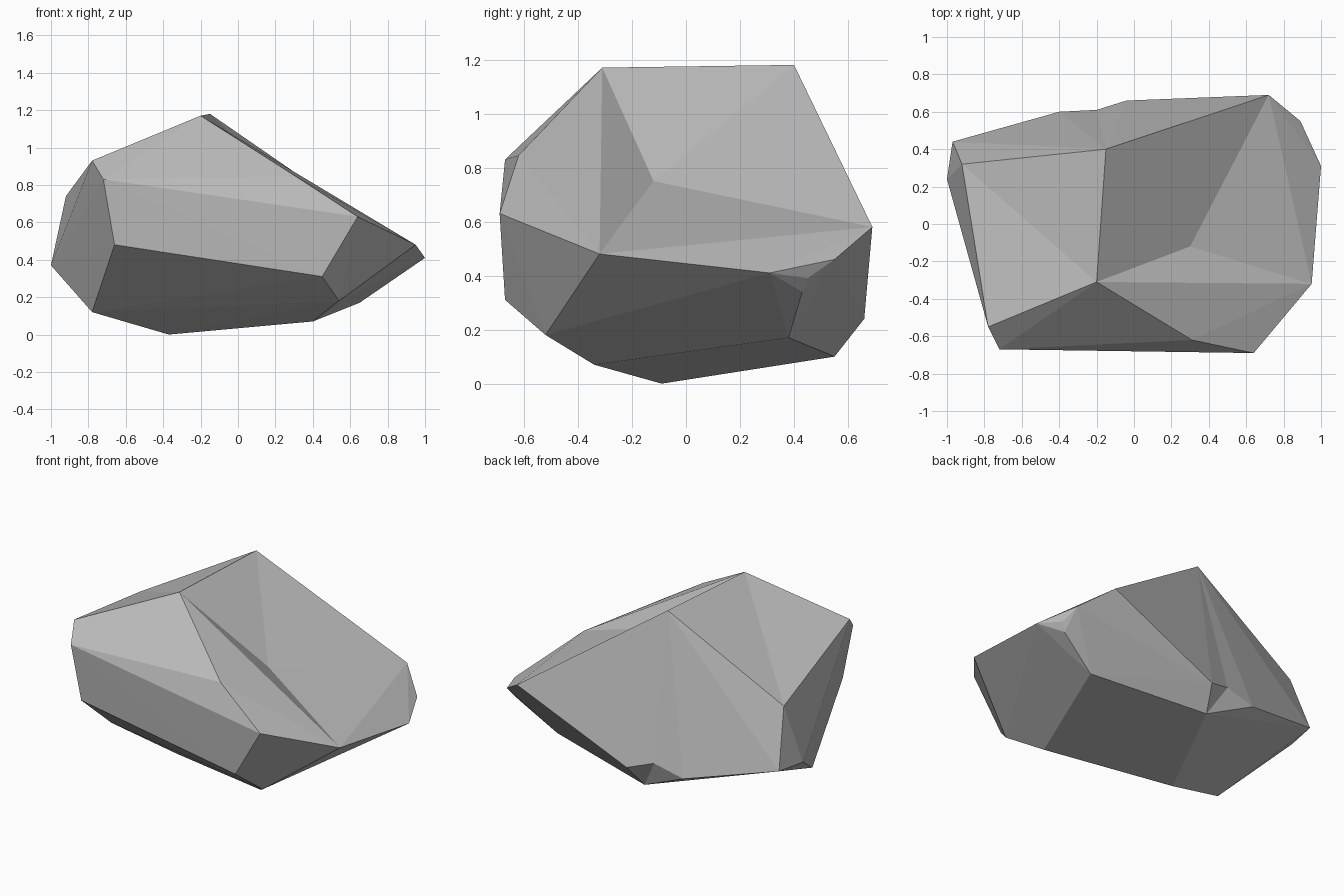
import bpy
import bmesh
from mathutils import Vector

cube = bpy.data.objects.get("Cube")
if cube:
    bpy.data.objects.remove(cube, do_unlink=True)

# Corner points of the boulder
corners = {
    "peak_front": (-.20, -.31, 1.17), "peak_back": (-.15, .40, 1.18),
    "shoulder_front": (-.78, -.55, .93), "shoulder_back": (-.92, .32, .74),
    "brow_a": (-.72, -.67, .83), "brow_b": (.31, -.62, .845),
    "brow_c": (.64, -.69, .63), "rim_a": (.95, -.32, .48),
    "rim_b": (1, .31, .41), "rim_c": (.89, .55, .46),
    "rim_d": (.72, .69, .58), "chip_a": (.92, .45, .39),
    "chip_b": (.89, .43, .34), "side_a": (-.97, .44, .38),
    "side_b": (-1, .24, .37), "side_c": (-.78, -.17, .12),
    "cheek_a": (-.66, -.65, .48), "cheek_b": (.45, -.67, .31),
    "foot_a": (-.37, -.09, 0), "foot_b": (.40, -.34, .07),
    "foot_c": (.54, -.52, .18), "foot_d": (.65, .38, .17),
    "heel_a": (-.04, .66, .24), "heel_b": (-.40, .60, .24),
    "heel_c": (-.09, .55, .10),
}
points = {name: Vector(co) for name, co in corners.items()}


def outer_facets():
    """Triangles that have every other corner behind them."""
    names = list(points)
    found = []
    for i, a in enumerate(names):
        for j, b in enumerate(names[:i]):
            for c in names[:j]:
                normal = (points[b] - points[a]).cross(points[c] - points[a])
                sides = [normal.dot(points[n] - points[a])
                         for n in names if n not in (a, b, c)]
                if max(sides) <= 0:
                    found.append((a, b, c))
                elif min(sides) >= 0:
                    found.append((a, c, b))
    return found


def swap(facet, old, new):
    return tuple(new if n == old else n for n in facet)


def sharing(a, b):
    return [f for f in facets if a in f and b in f]


def dent(a, b, name, co):
    """Split a ridge and pull its middle to the point."""
    points[name] = Vector(co)
    for facet in sharing(a, b):
        facets.remove(facet)
        facets.extend([swap(facet, a, name), swap(facet, b, name)])


def turn_crease(a, b):
    """Run the crease between two facets along the other diagonal."""
    pair = sharing(a, b)
    if len(pair) == 2:
        tips = [next(n for n in f if n not in (a, b)) for f in pair]
        for facet, far, end in zip(pair, reversed(tips), (a, b)):
            facets.remove(facet)
            facets.append(swap(facet, end, far))


facets = outer_facets()
turn_crease("shoulder_front", "peak_back")

# Hollow on the slope and nick at the back
ridge = ("peak_back", "rim_a") if sharing("peak_back", "rim_a") else ("brow_b", "rim_d")
dent(*ridge, "hollow", (.30, -.12, .75))
dent("heel_a", "heel_b", "nick", (-.20, .61, .29))

bm = bmesh.new()
verts = {name: bm.verts.new(co) for name, co in points.items()
         if any(name in f for f in facets)}
for facet in facets:
    bm.faces.new([verts[n] for n in facet])
bmesh.ops.recalc_face_normals(bm, faces=bm.faces[:])
mesh = bpy.data.meshes.new("boulder")
bm.to_mesh(mesh)
bm.free()
boulder = bpy.data.objects.new("boulder", mesh)
bpy.context.scene.collection.objects.link(boulder)

# Plain grey stone
stone = bpy.data.materials.new("grey_stone")
stone.use_nodes = True
grey = (.5, .5, .5, 1)
stone.diffuse_color = grey
stone.node_tree.nodes["Principled BSDF"].inputs["Base Color"].default_value = grey
mesh.materials.append(stone)
